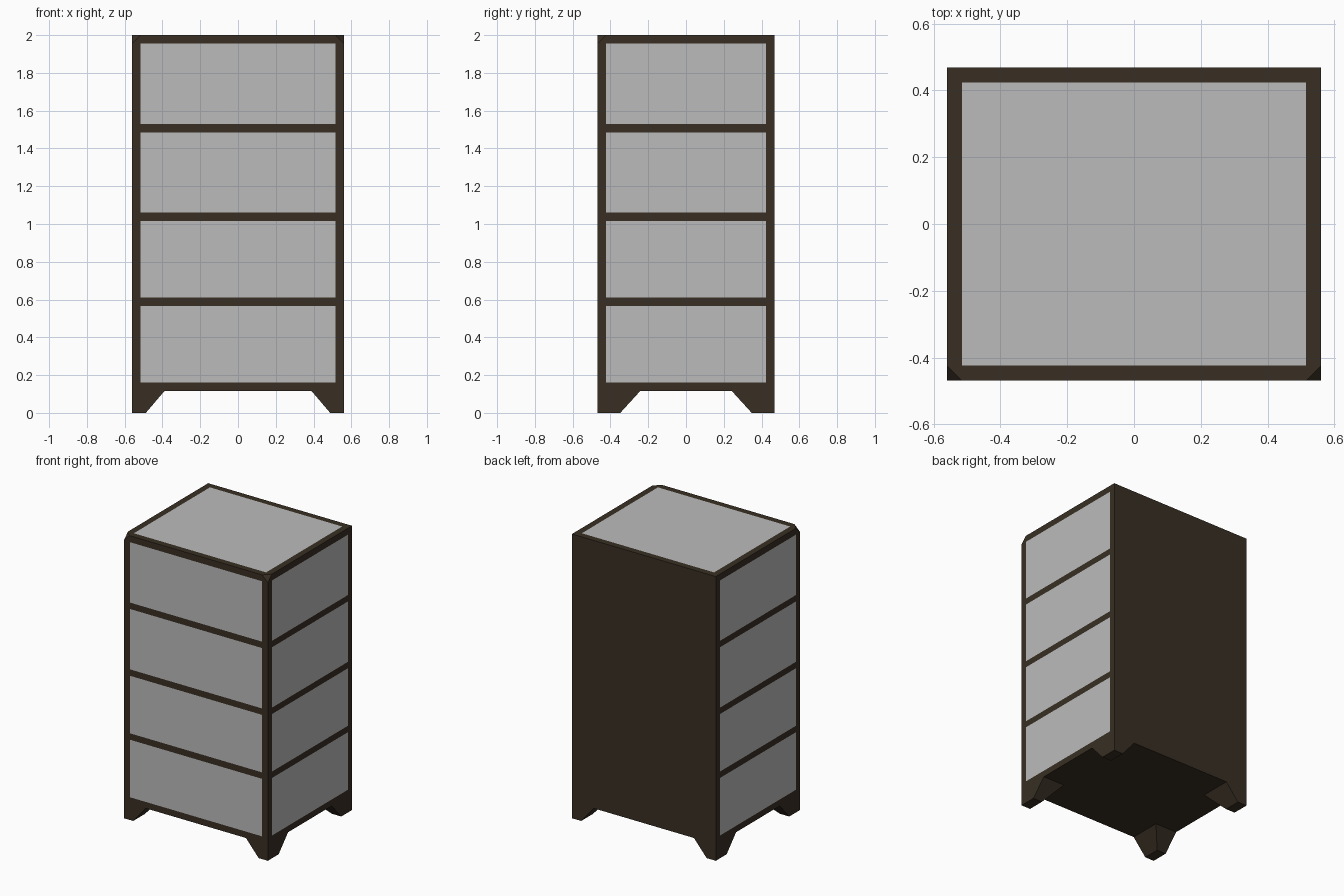
import bpy, bmesh
from mathutils import Vector

cube = bpy.data.objects.get("Cube")
if cube:
    bpy.data.objects.remove(cube, do_unlink=True)

W, D, H = 0.56, 0.468, 2.0      # half width, half depth, height
RIM = 0.045                     # frame thickness
BASE = 0.115                    # underside of the body
ROWS = [(0.16, 0.565), (0.61, 1.015), (1.06, 1.485), (1.53, 1.955)]


def material(name, rgb):
    m = bpy.data.materials.new(name)
    m.use_nodes = True
    m.diffuse_color = (*rgb, 1)
    m.node_tree.nodes["Principled BSDF"].inputs["Base Color"].default_value = (*rgb, 1)
    return m


wood = material("dark_brown_wood", (0.04, 0.028, 0.017))
panel = material("light_grey_panel", (0.5, 0.5, 0.5))


def finish(bm, name, mats):
    mesh = bpy.data.meshes.new(name)
    bm.to_mesh(mesh)
    bm.free()
    for m in mats:
        mesh.materials.append(m)
    ob = bpy.data.objects.new(name, mesh)
    bpy.context.collection.objects.link(ob)
    return ob


def cut(bm, co, no, clear=False):
    geom = bm.verts[:] + bm.edges[:] + bm.faces[:]
    return bmesh.ops.bisect_plane(bm, geom=geom, plane_co=co, plane_no=no,
                                  clear_outer=clear)


# Cabinet body, sliced along the frame lines
bm = bmesh.new()
bmesh.ops.create_cube(bm, size=1)
for v in bm.verts:
    v.co = Vector((v.co.x * 2 * W, v.co.y * 2 * D, BASE if v.co.z < 0 else H))
for s in (-1, 1):
    cut(bm, (s * (W - RIM), 0, 0), (1, 0, 0))
    cut(bm, (0, s * (D - RIM), 0), (0, 1, 0))
for row in ROWS:
    for z in row:
        cut(bm, (0, 0, z), (0, 0, 1))

# Drawer fronts, side panels and top panel; the back and underside stay wood
for f in bm.faces:
    c, n = f.calc_center_median(), f.normal
    in_row = any(a < c.z < b for a, b in ROWS)
    front = n.y < -0.9 and abs(c.x) < W - RIM and in_row
    side = abs(n.x) > 0.9 and abs(c.y) < D - RIM and in_row
    top = n.z > 0.9 and abs(c.x) < W - RIM and abs(c.y) < D - RIM
    f.material_index = int(front or side or top)

# Clipped front top corners
for s in (-1, 1):
    cut(bm, (s * W, -D, H - RIM + 0.001), (s, -1, 1), clear=True)
    rim = [e for e in bm.edges if e.is_boundary]
    for f in bmesh.ops.holes_fill(bm, edges=rim, sides=0)["faces"]:
        f.material_index = 0
bmesh.ops.recalc_face_normals(bm, faces=bm.faces[:])
finish(bm, "cabinet_body", [wood, panel])

# Tapered corner feet
for sx, side_name in ((-1, "right"), (1, "left")):
    for sy, end_name in ((-1, "front"), (1, "back")):
        bm = bmesh.new()
        bmesh.ops.create_cube(bm, size=1)
        for v in bm.verts:
            upper = v.co.z > 0
            wide, deep = (0.17, 0.225) if upper else (0.072, 0.12)
            inx, iny = v.co.x * sx < 0, v.co.y * sy < 0
            v.co = Vector((sx * (W - wide * inx), sy * (D - deep * iny),
                           BASE if upper else 0))
        bmesh.ops.recalc_face_normals(bm, faces=bm.faces[:])
        finish(bm, f"{end_name}_{side_name}_foot", [wood])
